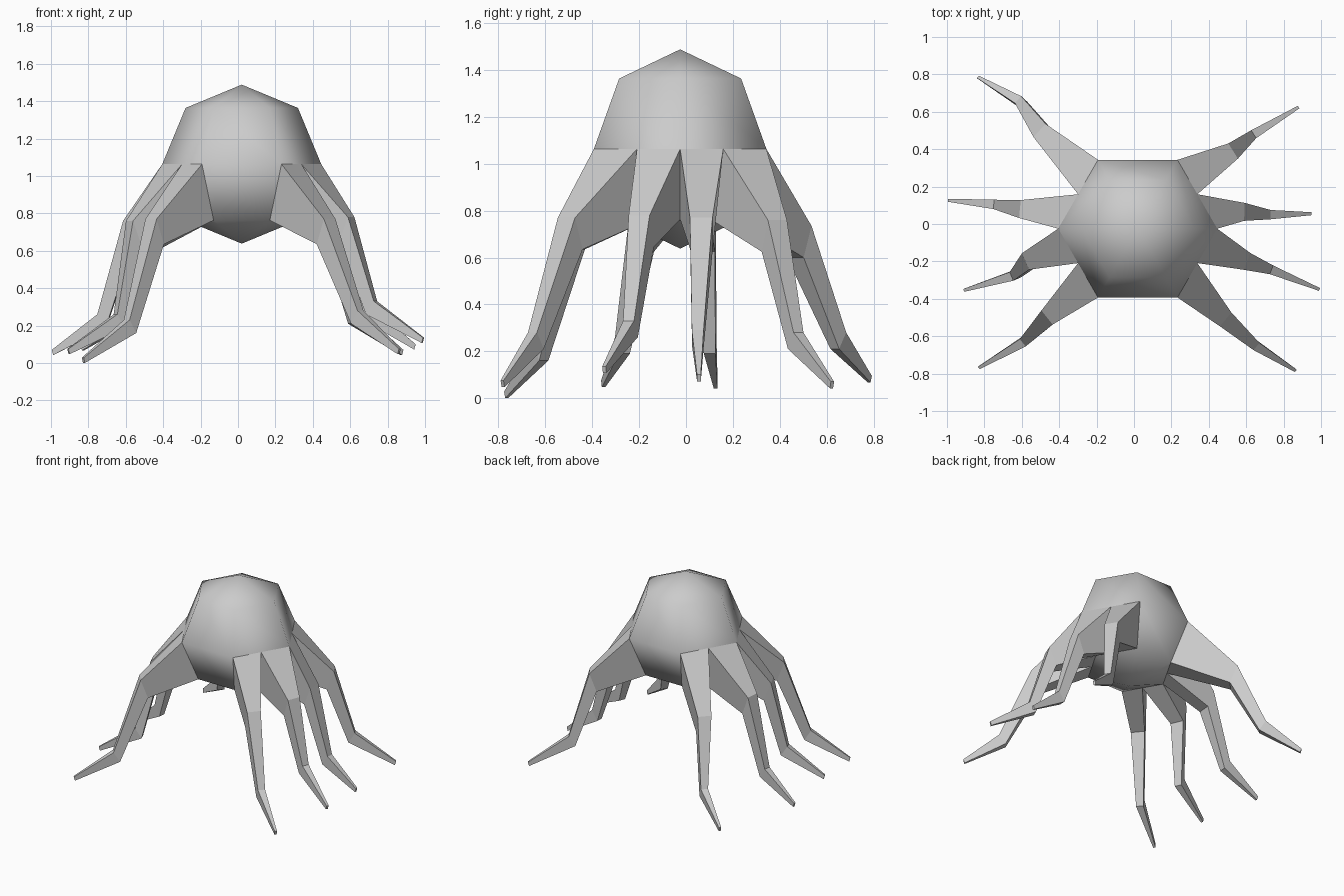
import bpy, bmesh
from math import cos, sin, radians
from mathutils import Vector

if "Cube" in bpy.data.objects:
    bpy.data.objects.remove(bpy.data.objects["Cube"])

CENTRE = Vector((0.02, -0.025, 1.063))
R = 0.425


def sphere_point(lat, lon):
    a, b = radians(lat), radians(lon)
    return CENTRE + R * Vector((cos(a) * cos(b), cos(a) * sin(b), sin(a)))


def finish(bm, name, smooth):
    bmesh.ops.recalc_face_normals(bm, faces=bm.faces)
    for f in bm.faces:
        f.smooth = smooth
    me = bpy.data.meshes.new(name)
    bm.to_mesh(me)
    bm.free()
    ob = bpy.data.objects.new(name, me)
    bpy.context.collection.objects.link(ob)
    return ob


# Body: six-sided, four-ring smooth ball, open where the legs grow out
bm = bmesh.new()
rings = [[bm.verts.new(sphere_point(lat, 60 * i)) for i in range(6)]
         for lat in (45, 0, -45)]
top = bm.verts.new(sphere_point(90, 0))
bottom = bm.verts.new(sphere_point(-90, 0))
for i in range(6):
    j = (i + 1) % 6
    bm.faces.new((top, rings[0][i], rings[0][j]))
    bm.faces.new((rings[0][i], rings[1][i], rings[1][j], rings[0][j]))
    if i in (1, 4):  # plain front and back panels
        bm.faces.new((rings[1][i], rings[2][i], rings[2][j], rings[1][j]))
    bm.faces.new((bottom, rings[2][j], rings[2][i]))
finish(bm, "body", True)


def add_leg(name, lon, half, joints):
    """Extend half of a lower body panel through knee, ankle and tip."""
    def root(lat, t):
        return sphere_point(lat, lon).lerp(sphere_point(lat, lon + 60), t)
    t0, t1 = half * 0.5, half * 0.5 + 0.5
    sections = [[root(0, t0), root(0, t1), root(-45, t1), root(-45, t0)]]
    mid = (sections[0][0] + sections[0][1]) / 2
    d = Vector(joints[2]) - mid
    d.z = 0
    d.normalize()
    side = Vector((-d.y, d.x, 0))
    # half width, inward shift and drop of the underside at each joint
    for p, (w, inward, drop) in zip(joints, ((0.048, 0.05, 0.135),
                                             (0.025, 0.045, 0.07),
                                             (0.008, 0.008, 0.028))):
        p = Vector(p)
        low = p - d * inward - Vector((0, 0, drop))
        sections.append([p - side * w, p + side * w,
                         low + side * w, low - side * w])
    bm = bmesh.new()
    loops = [[bm.verts.new(c) for c in s] for s in sections]
    for a, b in zip(loops, loops[1:]):
        for i in range(4):
            j = (i + 1) % 4
            bm.faces.new((a[i], a[j], b[j], b[i]))
    bm.faces.new(loops[-1])
    finish(bm, name, False)


# Legs: panel start angle, half of panel, then knee, ankle and tip
LEGS = {
    "right_front_leg": (-60, 0, [(0.49, -0.51, 0.77), (0.655, -0.655, 0.28), (0.865, -0.785, 0.075)]),
    "right_mid_front_leg": (-60, 1, [(0.605, -0.2, 0.78), (0.735, -0.245, 0.33), (0.992, -0.35, 0.135)]),
    "right_mid_back_leg": (0, 0, [(0.59, 0.065, 0.77), (0.73, 0.05, 0.29), (0.95, 0.055, 0.1)]),
    "right_back_leg": (0, 1, [(0.53, 0.39, 0.76), (0.64, 0.48, 0.28), (0.88, 0.625, 0.07)]),
    "left_back_leg": (120, 0, [(-0.505, 0.5, 0.735), (-0.62, 0.665, 0.28), (-0.835, 0.787, 0.095)]),
    "left_mid_back_leg": (120, 1, [(-0.61, 0.08, 0.76), (-0.75, 0.105, 0.26), (-0.995, 0.127, 0.07)]),
    "left_mid_front_leg": (180, 0, [(-0.58, -0.2, 0.76), (-0.655, -0.28, 0.26), (-0.91, -0.355, 0.075)]),
    "left_front_leg": (180, 1, [(-0.465, -0.5, 0.77), (-0.595, -0.635, 0.23), (-0.83, -0.77, 0.028)]),
}
for leg_name, spec in LEGS.items():
    add_leg(leg_name, *spec)
